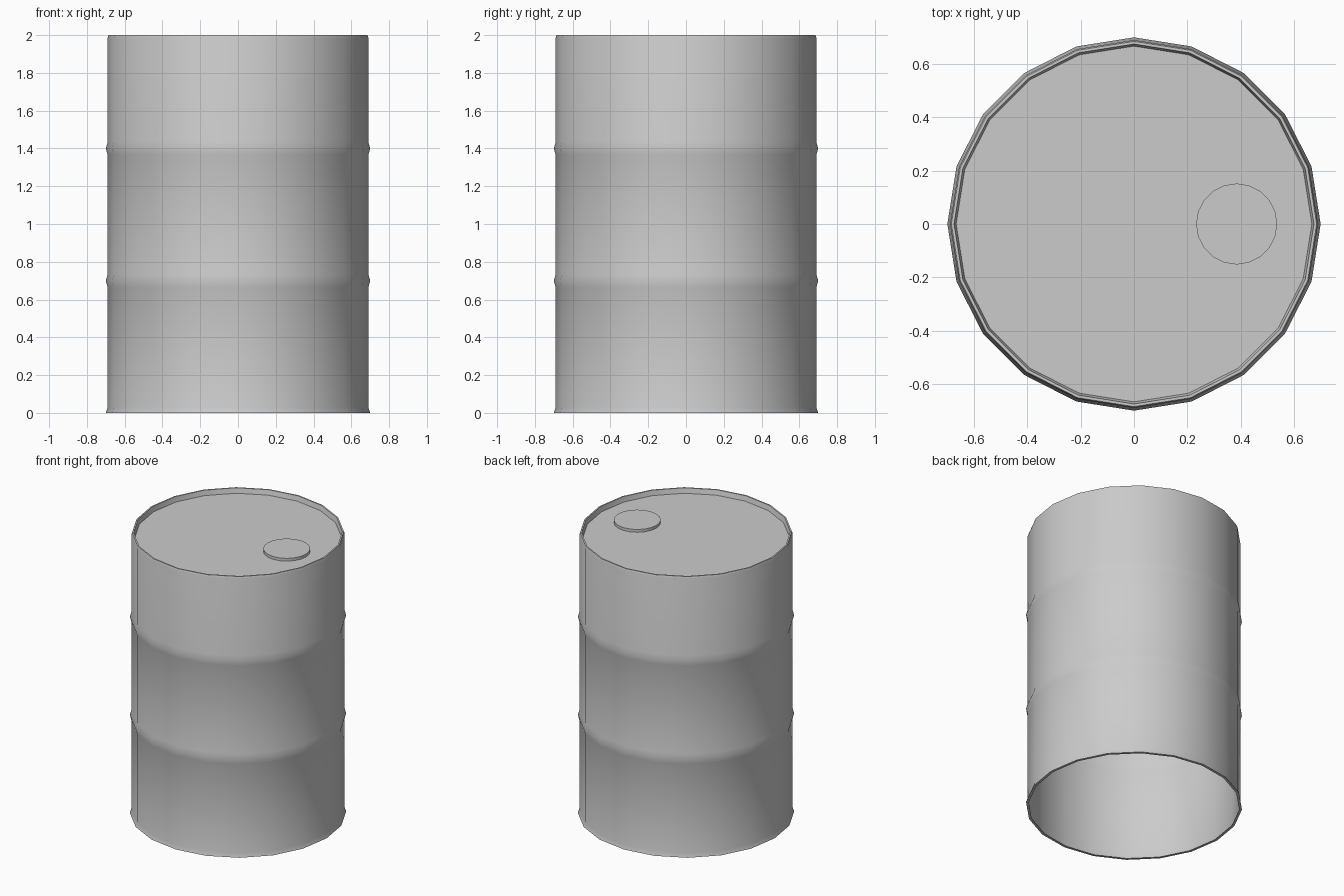
import bpy, math

if "Cube" in bpy.data.objects:
    bpy.data.objects.remove(bpy.data.objects["Cube"])

SIDES = 20


def lathe(name, profile, cx=0.0, cap_top=False, smooth=50):
    """Spin an (r, z) profile around a vertical axis."""
    verts, faces = [], []
    for r, z in profile:
        for i in range(SIDES):
            a = 2 * math.pi * i / SIDES
            verts.append((cx + r * math.cos(a), r * math.sin(a), z))
    for k in range(len(profile) - 1):
        for i in range(SIDES):
            j = (i + 1) % SIDES
            b, t = k * SIDES, (k + 1) * SIDES
            faces.append((b + i, b + j, t + j, t + i))
    if cap_top:
        base = (len(profile) - 1) * SIDES
        faces.append(tuple(range(base, base + SIDES)))
    mesh = bpy.data.meshes.new(name)
    mesh.from_pydata(verts, [], faces)
    mesh.update()
    ob = bpy.data.objects.new(name, mesh)
    bpy.context.collection.objects.link(ob)
    bpy.ops.object.select_all(action='DESELECT')
    bpy.context.view_layer.objects.active = ob
    ob.select_set(True)
    bpy.ops.object.shade_smooth_by_angle(angle=math.radians(smooth))
    return ob


# Open-bottomed shell: base flare, two raised hoops, top rim, recessed lid
profile = [(0.682, 0.0), (0.70, 0.0), (0.69, 0.03)]
for z in (0.70, 1.40):
    profile += [(0.69, z - 0.035), (0.70, z), (0.69, z + 0.035)]
profile += [(0.69, 1.985), (0.685, 2.0), (0.675, 2.0), (0.667, 1.965)]
lathe("barrel_body", profile, cap_top=True)

# Filler cap sitting on the lid
lathe("filler_cap", [(0.152, 1.965), (0.152, 1.985)], cx=0.385, cap_top=True)
